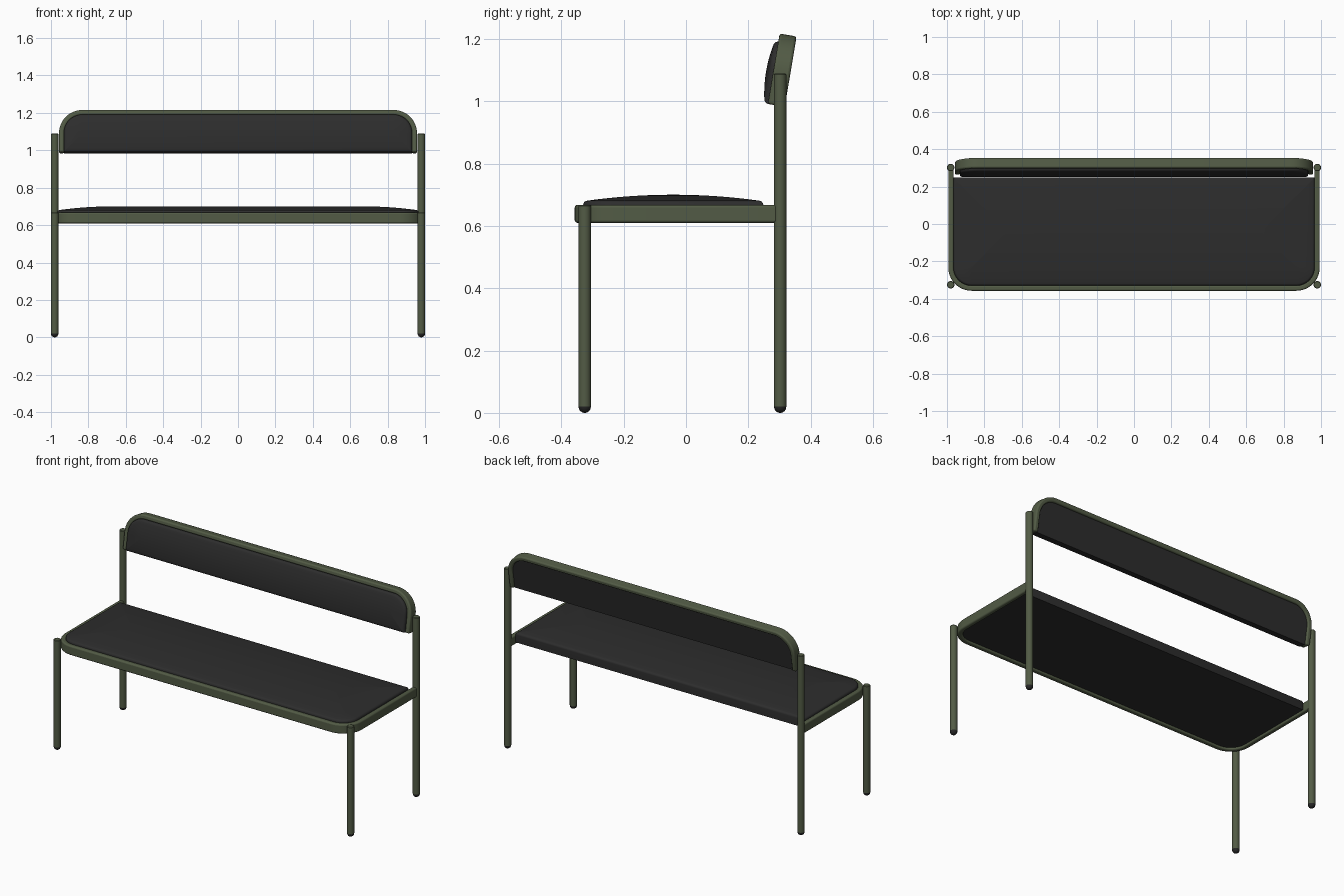
import bpy, bmesh, math
from mathutils import Vector

if "Cube" in bpy.data.objects:
    bpy.data.objects.remove(bpy.data.objects["Cube"])


def material(name, rgb):
    m = bpy.data.materials.new(name)
    m.diffuse_color = (*rgb, 1)
    m.use_nodes = True
    m.node_tree.nodes["Principled BSDF"].inputs["Base Color"].default_value = m.diffuse_color
    return m


GREEN = material("green_metal", (0.085, 0.105, 0.06))
DARK = material("dark_fabric", (0.026, 0.026, 0.026))
RUBBER = material("dark_rubber", (0.02, 0.02, 0.02))


def finish(name, bm, mat, bevel=0):
    bmesh.ops.recalc_face_normals(bm, faces=bm.faces)
    me = bpy.data.meshes.new(name)
    bm.to_mesh(me)
    bm.free()
    ob = bpy.data.objects.new(name, me)
    bpy.context.collection.objects.link(ob)
    me.materials.append(mat)
    if bevel:
        mod = ob.modifiers.new("bevel", "BEVEL")
        mod.width, mod.segments, mod.limit_method = bevel, 3, "ANGLE"
        mod.angle_limit = math.radians(40)
    bpy.ops.object.select_all(action="DESELECT")
    ob.select_set(True)
    bpy.context.view_layer.objects.active = ob
    bpy.ops.object.shade_smooth_by_angle(angle=math.radians(40))
    return ob


def corner(cx, cy, r, start, n=12):
    return [(cx + r * math.cos(a), cy + r * math.sin(a))
            for a in (start + i * math.pi / 2 / n for i in range(n + 1))]


def arch(w, v0, v1, r):
    """Open U path with two rounded corners at the v1 end."""
    return ([(w, v0)] + corner(w - r, v1 - r, r, 0)
            + corner(r - w, v1 - r, r, math.pi / 2) + [(-w, v0)])


def band(name, place, w, v0, v1, r, t, w0, w1):
    """Flat bar bent round a U path."""
    pts = arch(w, v0, v1, r)
    inner = arch(w - t, v0, v1 - t, r - t)
    bm = bmesh.new()
    rows = [[bm.verts.new(place(*p, h)) for p in path]
            for path, h in ((pts, w0), (pts, w1), (inner, w1), (inner, w0))]
    for k in range(4):
        a, b = rows[k], rows[(k + 1) % 4]
        for i in range(len(a) - 1):
            bm.faces.new((a[i], a[i + 1], b[i + 1], b[i]))
    for i in (0, -1):
        bm.faces.new([row[i] for row in rows])
    return finish(name, bm, GREEN, 0.008)


def cushion(name, place, w, v0, v1, r, base, edge, dome, soft):
    """Pad with a flat underside, softened rim and gently domed face."""
    reach = (v1 - v0) / 2
    steps = [soft * (1 - math.cos(i * math.pi / 10)) for i in range(6)]
    steps += [soft + (reach * 0.96 - soft) * i / 8 for i in range(1, 9)]
    rings = [(0, base)]
    for d in steps:
        q = min(d / soft, 1)
        rise = soft * math.sqrt(max(0, 1 - (1 - q) ** 2))
        rings.append((d, edge + rise + dome * (1 - (1 - d / reach) ** 2)))
    bm = bmesh.new()
    rows = []
    for d, h in rings:
        rr, ww, lo, hi = max(r - d, 0.002), w - d, v0 + d, v1 - d
        s = 0.002
        path = (corner(ww - rr, hi - rr, rr, 0)
                + corner(rr - ww, hi - rr, rr, math.pi / 2)
                + corner(s - ww, lo + s, s, math.pi, 3)
                + corner(ww - s, lo + s, s, 1.5 * math.pi, 3))
        rows.append([bm.verts.new(place(*p, h)) for p in path])
    for a, b in zip(rows, rows[1:]):
        for i in range(len(a)):
            j = (i + 1) % len(a)
            bm.faces.new((a[i], a[j], b[j], b[i]))
    bm.faces.new(rows[0])
    bm.faces.new(rows[-1])
    return finish(name, bm, DARK)


def lathe(name, x, y, profile, mat, n=24):
    """Round part turned about a vertical axis, closed at both ends."""
    bm = bmesh.new()
    rows = [[bm.verts.new((x + r * math.cos(k * math.tau / n),
                           y + r * math.sin(k * math.tau / n), z))
             for k in range(n)] for r, z in profile]
    for a, b in zip(rows, rows[1:]):
        for k in range(n):
            j = (k + 1) % n
            bm.faces.new((a[k], a[j], b[j], b[k]))
    bm.faces.new(rows[0])
    bm.faces.new(rows[-1])
    return finish(name, bm, mat)


# local (across, along, outward) frames for the seat and the tilted back
def seat_place(x, v, h):
    return Vector((x, -v, h))


TILT = math.radians(9.5)
S, C = math.sin(TILT), math.cos(TILT)


def back_place(x, v, h):
    return Vector((x, 0.317 + v * S - h * C, 0.982 + v * C + h * S))


# seat
band("seat_frame", seat_place, 0.993, -0.30, 0.357, 0.125, 0.028, 0.61, 0.667)
cushion("seat_cushion", seat_place, 0.966, -0.248, 0.33, 0.098,
        0.622, 0.667, 0.021, 0.012)

# backrest
band("backrest_frame", back_place, 0.957, 0.0, 0.229, 0.125, 0.027, 0.0, 0.055)
cushion("backrest_cushion", back_place, 0.931, 0.0, 0.203, 0.099,
        0.012, 0.054, 0.012, 0.012)

# legs with rounded rubber feet
R = 0.02
for side, sx in (("left", -1), ("right", 1)):
    for end, y, top in (("front", -0.325, 0.667), ("back", 0.302, 1.089)):
        lathe(f"{end}_leg_{side}", sx * 0.98, y,
              [(R, 0.021), (R, top - 0.003), (R - 0.003, top)], GREEN)
        dome = [(R * math.sin(a), R * (1 - math.cos(a)))
                for a in (math.radians(d) for d in (8, 25, 45, 65, 90))]
        dome[0] = (dome[0][0], 0.0)
        lathe(f"{end}_foot_{side}", sx * 0.98, y, dome + [(R, 0.022)], RUBBER)
